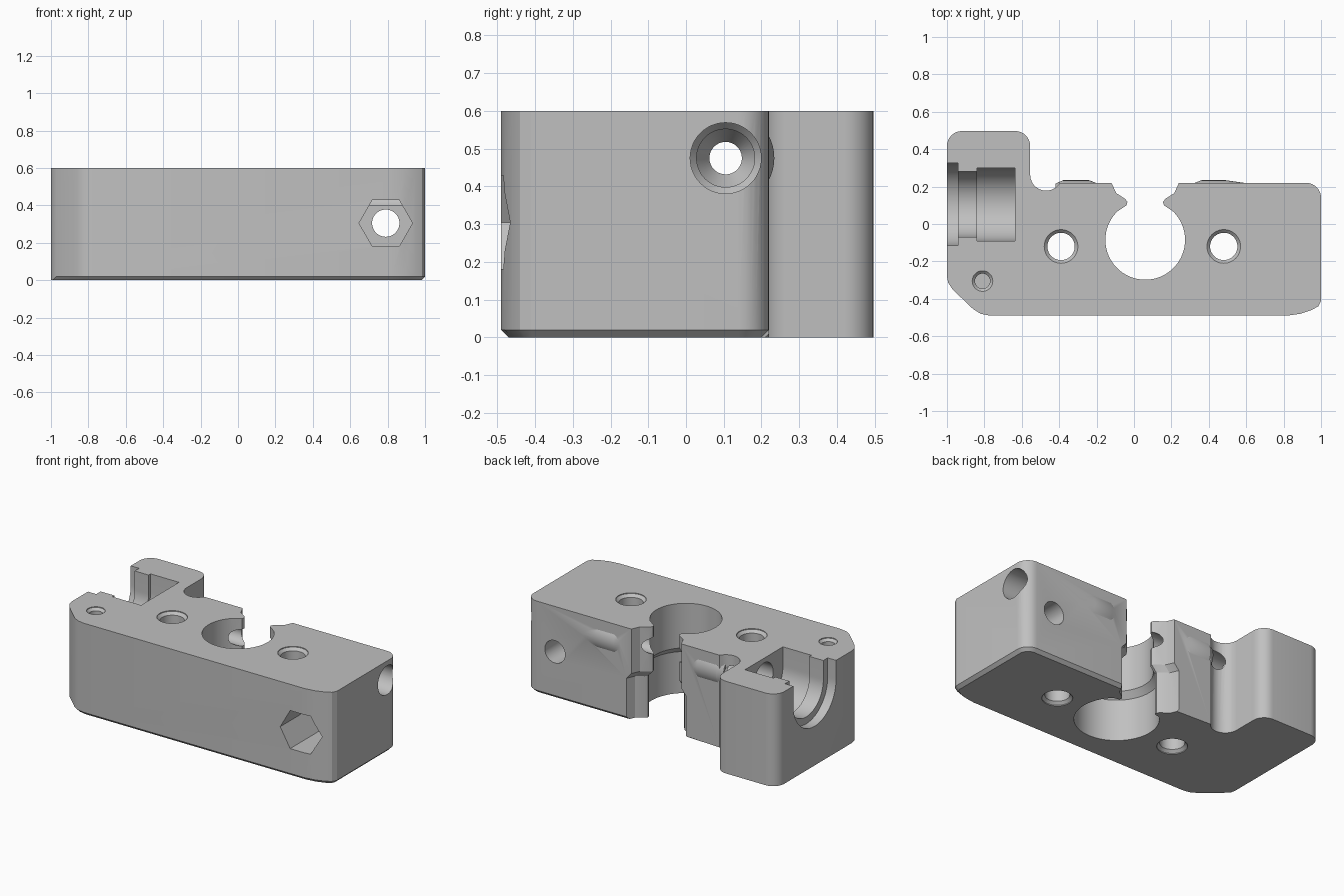
import bpy
import bmesh
from math import cos, sin, pi, acos, radians
from mathutils import Vector

if "Cube" in bpy.data.objects:
    bpy.data.objects.remove(bpy.data.objects["Cube"])

TOP = 0.6
BORE_Y, BORE_Z = 0.105, 0.475

grey = bpy.data.materials.new("plain grey")
grey.use_nodes = True
grey.diffuse_color = (0.53, 0.53, 0.53, 1)
grey.node_tree.nodes["Principled BSDF"].inputs["Base Color"].default_value = grey.diffuse_color


def loft(name, loops, chamfer=None):
    """Closed solid through matching loops; chamfer picks bottom edges to bevel."""
    bm = bmesh.new()
    rings = [[bm.verts.new(p) for p in loop] for loop in loops]
    n = len(rings[0])
    bm.faces.new(rings[0])
    bm.faces.new(rings[-1])
    for a, b in zip(rings, rings[1:]):
        for i in range(n):
            j = (i + 1) % n
            bm.faces.new((a[i], a[j], b[j], b[i]))
    bmesh.ops.recalc_face_normals(bm, faces=bm.faces)
    if chamfer:
        edges = [e for e in bm.edges if chamfer((e.verts[0].co + e.verts[1].co) / 2)]
        bmesh.ops.bevel(bm, geom=edges, offset=0.02, segments=1, affect='EDGES')
    mesh = bpy.data.meshes.new(name)
    bm.to_mesh(mesh)
    bm.free()
    obj = bpy.data.objects.new(name, mesh)
    mesh.materials.append(grey)
    bpy.context.collection.objects.link(obj)
    return obj


def arc(cx, cy, r, a0, a1, steps=8):
    angles = [radians(a0 + (a1 - a0) * i / steps) for i in range(steps + 1)]
    return [(cx + r * cos(a), cy + r * sin(a)) for a in angles]


def lathe(name, axis, centre, profile, n=48):
    """Solid of revolution; profile holds (position along axis, radius)."""
    def point(t, u, v):
        u, v = u + centre[0], v + centre[1]
        return {"x": (t, u, v), "y": (u, t, v), "z": (u, v, t)}[axis]
    return loft(name, [[point(t, r * cos(2 * pi * i / n), r * sin(2 * pi * i / n))
                        for i in range(n)] for t, r in profile])


def combine(target, tool, operation):
    mod = target.modifiers.new(tool.name, 'BOOLEAN')
    mod.operation = operation
    mod.solver = 'EXACT'
    mod.object = tool
    bpy.context.view_layer.objects.active = target
    bpy.ops.object.modifier_apply(modifier=mod.name)
    bpy.data.objects.remove(tool)


# Main block outline, counter-clockwise from the front edge
outline = [(-0.77, -0.49), (0.82, -0.49), (0.89, -0.48), (0.95, -0.46), (0.985, -0.44), (1, -0.41)]
outline += arc(0.92, 0.14, 0.08, 0, 90)
outline += [(0.06, 0.22)]
outline += arc(-0.47, 0.263, 0.085, -30, -180, 12)
outline += arc(-0.635, 0.417, 0.08, 0, 90)
outline += arc(-0.92, 0.417, 0.08, 90, 180)
outline += [(-1, -0.28), (-0.993, -0.315), (-0.97, -0.35), (-0.86, -0.455), (-0.82, -0.48)]


def chamfered(p):
    return p.z < 0.001 and -0.97 < p.x and (p.y < -0.2 or p.x > 0.3)


block = loft("clamp_block", [[(x, y, z) for x, y in outline] for z in (0, TOP)], chamfered)

# Swellings on the back around the cross bore
for profile in ([(0.30, 0.10), (0.36, 0.124), (0.49, 0.124), (0.66, 0.10)],
                [(-0.42, 0.105), (-0.38, 0.124), (-0.24, 0.124), (-0.19, 0.105)]):
    combine(block, lathe("bore_swelling", "x", (0.11, BORE_Z), profile), 'UNION')


# Keyhole slot, wider in its lower part
def slot_loop(z, d):
    r = 0.213 + d
    start = acos(0.15 / 0.213) * 180 / pi
    neck = [(0.18, 0.36), (0.18, 0.22), (0.155, 0.165), (0.108, 0.135), (0.095, 0.118), (0.1, 0.1)]
    pts = [(0.06 + w + d, y) for w, y in neck]
    pts += arc(0.06, -0.085, r, start, -180 - start, 48)
    pts += [(0.06 - w - d, y) for w, y in reversed(neck)]
    return [(x, y, z) for x, y in pts]


cutters = [loft("slot", [slot_loop(-0.1, 0.035), slot_loop(0.27, 0.035),
                         slot_loop(0.31, 0), slot_loop(0.7, 0)])]


# Stepped U-shaped pocket in the right end, open at the top
def pocket_loop(x, r):
    pts = [(BORE_Y - r, 0.8)] + arc(BORE_Y, BORE_Z, r, 180, 360, 32) + [(BORE_Y + r, 0.8)]
    return [(x, y, z) for y, z in pts]


cutters.append(loft("pocket", [pocket_loop(x, r) for x, r in (
    (-1.1, 0.22), (-0.94, 0.22), (-0.94, 0.175), (-0.84, 0.175), (-0.84, 0.195), (-0.635, 0.195))]))

# Cross bore along the length
cutters.append(lathe("cross_bore", "x", (BORE_Y, BORE_Z), [
    (-0.7, 0.094), (-0.32, 0.094), (-0.28, 0.055), (0.3, 0.055), (0.3, 0.043), (0.34, 0.043),
    (0.4, 0.077), (0.66, 0.077), (0.68, 0.094), (1.1, 0.094)]))

# Vertical screw holes with countersinks at both ends
for x in (-0.39, 0.48):
    cutters.append(lathe("screw_hole", "z", (x, -0.12), [
        (-0.05, 0.09), (0.005, 0.09), (0.022, 0.073), (0.578, 0.073), (0.595, 0.09), (0.7, 0.09)]))

# Small blind hole
cutters.append(lathe("blind_hole", "z", (-0.81, -0.305), [
    (0.35, 0.04), (0.58, 0.04), (0.595, 0.055), (0.7, 0.055)]))

# Front-to-back hole with hexagonal nut pocket
cutters.append(lathe("nut_hole", "y", (0.79, 0.305), [(-0.6, 0.073), (0.4, 0.073)]))
cutters.append(lathe("nut_pocket", "y", (0.79, 0.305), [(-0.6, 0.143), (0.05, 0.143)], 6))

for cutter in cutters:
    combine(block, cutter, 'DIFFERENCE')

bpy.ops.object.select_all(action='DESELECT')
block.select_set(True)
bpy.context.view_layer.objects.active = block
bpy.ops.object.shade_smooth_by_angle(angle=radians(25))
